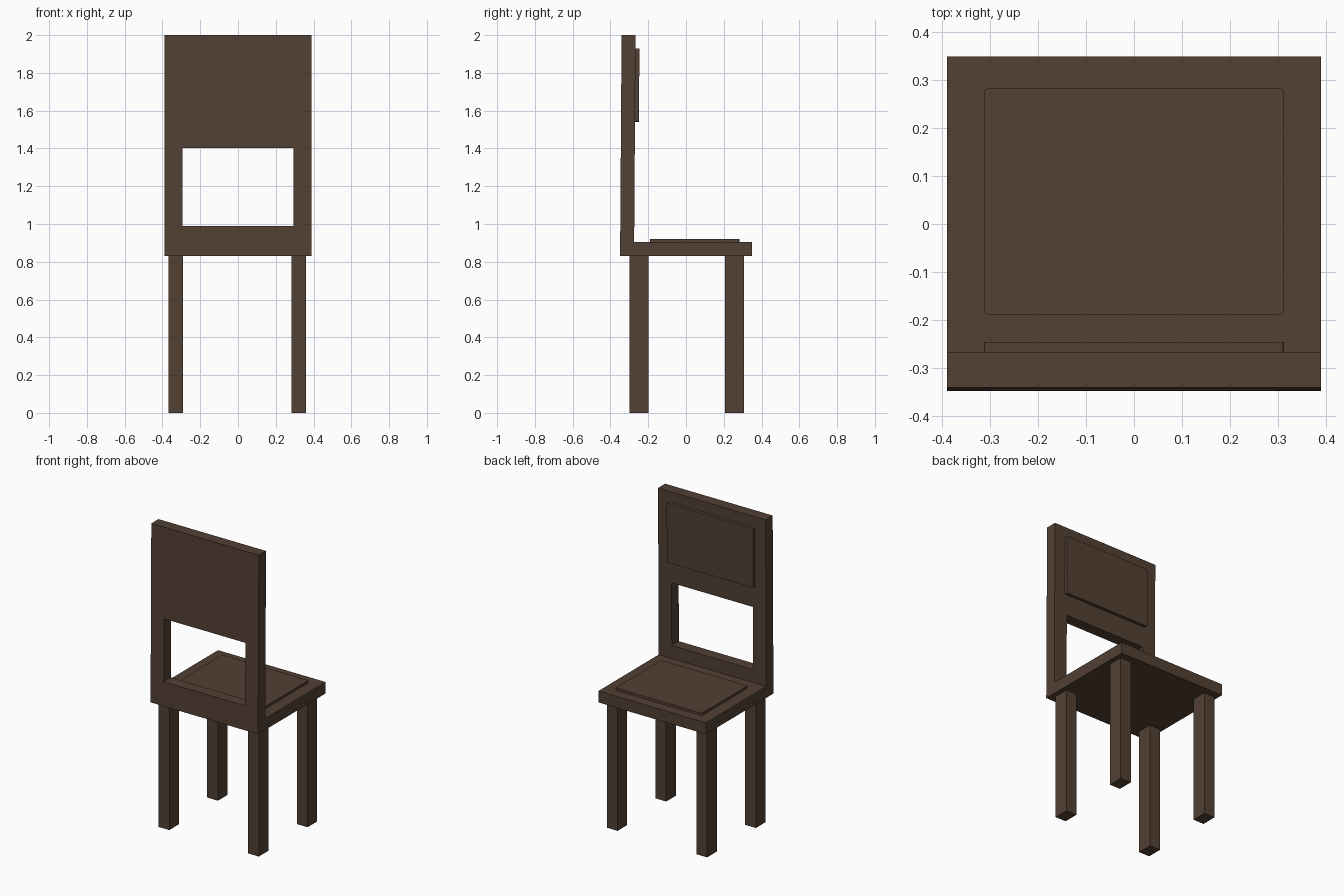
import bpy
import bmesh
from mathutils import Vector

cube = bpy.data.objects.get("Cube")
if cube:
    bpy.data.objects.remove(cube, do_unlink=True)

wood = bpy.data.materials.new("dark_brown_wood")
wood.use_nodes = True
colour = (0.085, 0.052, 0.034, 1)
wood.diffuse_color = colour
wood.node_tree.nodes["Principled BSDF"].inputs["Base Color"].default_value = colour

BACK_BOTTOM, BACK_TOP, LEAN = 0.83, 2.0, 0.008


def finish(name, bm):
    bmesh.ops.recalc_face_normals(bm, faces=bm.faces)
    mesh = bpy.data.meshes.new(name)
    bm.to_mesh(mesh)
    bm.free()
    mesh.materials.append(wood)
    obj = bpy.data.objects.new(name, mesh)
    bpy.context.collection.objects.link(obj)
    return obj


def lean(bm):
    # Tilt slightly towards the seat with height
    for v in bm.verts:
        v.co.y += LEAN * (v.co.z - BACK_BOTTOM) / (BACK_TOP - BACK_BOTTOM)


def box(name, low, high, round_axis=None, leaning=False):
    bm = bmesh.new()
    bmesh.ops.create_cube(bm, size=1)
    low, high = Vector(low), Vector(high)
    for v in bm.verts:
        v.co = (low + high) / 2 + v.co * (high - low)
    if round_axis is not None:
        # Round the outline corners of a pad
        edges = [e for e in bm.edges
                 if abs((e.verts[0].co - e.verts[1].co).normalized()[round_axis]) > 0.9]
        bmesh.ops.bevel(bm, geom=edges, offset=0.008, segments=3,
                        profile=0.5, affect='EDGES')
    if leaning:
        lean(bm)
    return finish(name, bm)


# Legs
for side, x in (("right", -0.368), ("left", 0.282)):
    for end, y in (("back", -0.298), ("front", 0.206)):
        box(f"{end}_{side}_leg", (x, y, 0), (x + 0.078, y + 0.1, BACK_BOTTOM))

# Seat and its raised pad
box("seat", (-0.39, -0.275, BACK_BOTTOM), (0.39, 0.35, 0.905))
box("seat_pad", (-0.313, -0.19, 0.9), (0.313, 0.283, 0.921), round_axis=2)

# Backrest: a slab with a rectangular opening
bm = bmesh.new()
xs = (-0.39, -0.295, 0.295, 0.39)
zs = (BACK_BOTTOM, 0.99, 1.402, BACK_TOP)
grid = [[bm.verts.new((x, -0.349, z)) for x in xs] for z in zs]
for r in range(3):
    for c in range(3):
        if (r, c) != (1, 1):
            bm.faces.new((grid[r][c], grid[r][c + 1], grid[r + 1][c + 1], grid[r + 1][c]))
out = bmesh.ops.extrude_face_region(bm, geom=bm.faces[:], use_keep_orig=True)
moved = [g for g in out["geom"] if isinstance(g, bmesh.types.BMVert)]
bmesh.ops.translate(bm, verts=moved, vec=(0, 0.074, 0))
lean(bm)
finish("backrest", bm)

# Raised panel on the seat side of the backrest
box("back_panel", (-0.313, -0.28, 1.54), (0.313, -0.254, 1.93), round_axis=1, leaning=True)
